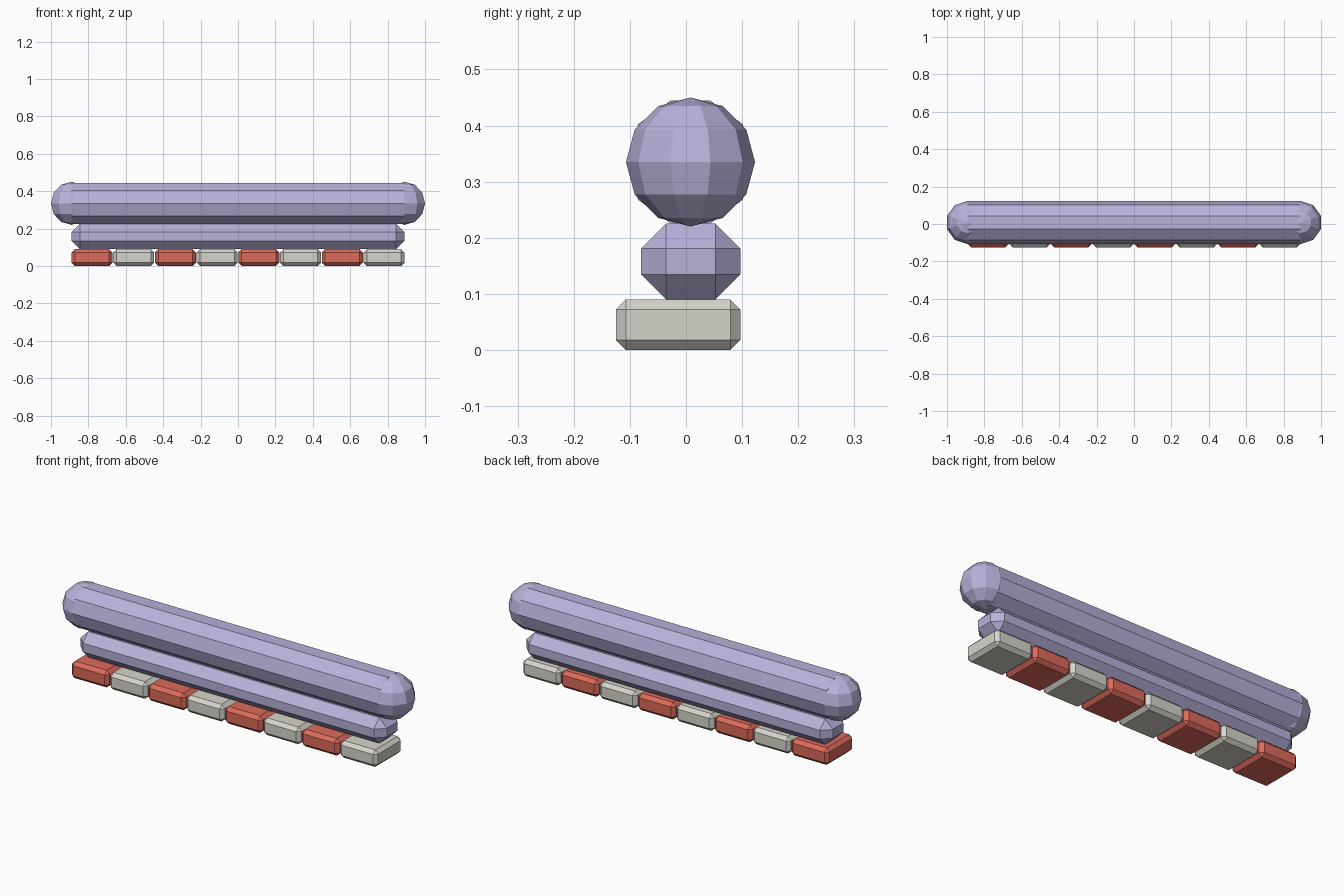
import bpy
import bmesh
from mathutils import Matrix, Vector

cube = bpy.data.objects.get("Cube")
if cube:
    bpy.data.objects.remove(cube, do_unlink=True)


def make_material(name, rgb):
    mat = bpy.data.materials.new(name)
    mat.use_nodes = True
    mat.diffuse_color = (*rgb, 1)
    mat.node_tree.nodes["Principled BSDF"].inputs["Base Color"].default_value = (*rgb, 1)
    return mat


lavender = make_material("lavender", (0.48, 0.44, 0.70))
red = make_material("red", (0.72, 0.145, 0.105))
off_white = make_material("off white", (0.67, 0.66, 0.60))


def finish(bm, name, mat, location):
    mesh = bpy.data.meshes.new(name)
    bm.to_mesh(mesh)
    bm.free()
    mesh.materials.append(mat)
    obj = bpy.data.objects.new(name, mesh)
    obj.location = location
    bpy.context.collection.objects.link(obj)
    return obj


def chamfered_box(name, mat, low, high, chamfer):
    low, high = Vector(low), Vector(high)
    bm = bmesh.new()
    bmesh.ops.create_cube(bm, size=1)
    bmesh.ops.scale(bm, vec=high - low, verts=bm.verts)
    bmesh.ops.bevel(bm, geom=bm.edges[:], offset=chamfer, segments=1,
                    affect='EDGES', profile=0.5)
    return finish(bm, name, mat, (low + high) / 2)


# Row of alternating base blocks
BLOCKS, PITCH, WIDTH = 8, 0.223, 0.219
for i in range(BLOCKS):
    x = (i - (BLOCKS - 1) / 2) * PITCH
    chamfered_box(f"base_block_{i + 1}", off_white if i % 2 else red,
                  (x - WIDTH / 2, -0.125, 0), (x + WIDTH / 2, 0.097, 0.09), 0.018)

# Chamfered middle rail
chamfered_box("middle_rail", lavender, (-0.89, -0.08, 0.09), (0.89, 0.097, 0.225), 0.0445)

# Faceted top beam with ball ends
RADIUS, SIDES, END = 0.115, 10, 0.8906
AXIS_Y, AXIS_Z = 0.008, 0.335

bm = bmesh.new()
bmesh.ops.create_cone(bm, cap_ends=True, segments=SIDES, radius1=RADIUS,
                      radius2=RADIUS, depth=2 * END,
                      matrix=Matrix.Rotation(1.5707963, 4, 'Y'))
finish(bm, "top_beam", lavender, (0, AXIS_Y, AXIS_Z))

for side, x in (("left", END), ("right", -END)):
    bm = bmesh.new()
    bmesh.ops.create_uvsphere(bm, u_segments=SIDES, v_segments=6, radius=RADIUS)
    finish(bm, f"beam_end_{side}", lavender, (x, AXIS_Y, AXIS_Z))
